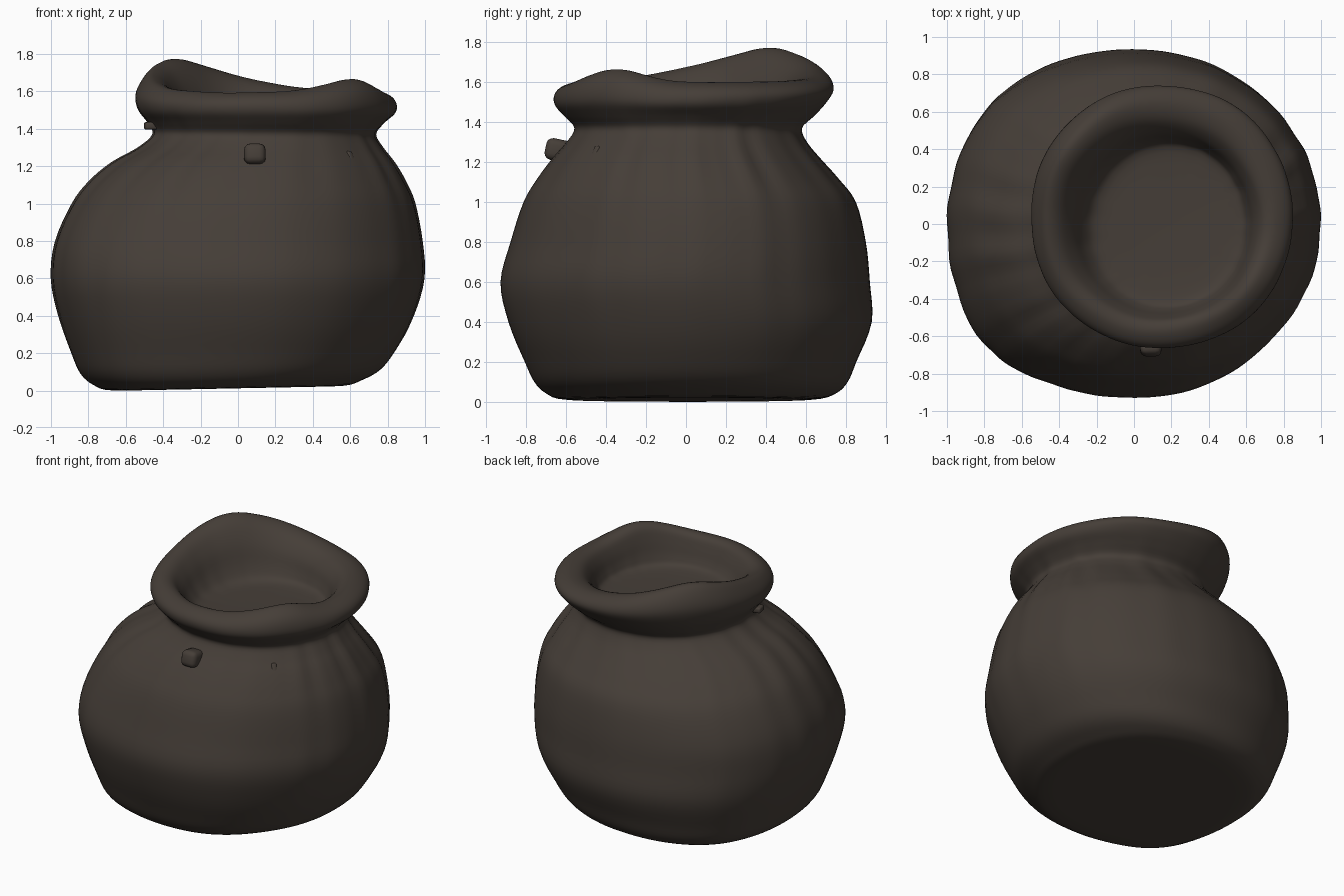
import bpy, bmesh, math
from math import sin, cos, pi, radians

if "Cube" in bpy.data.objects:
    bpy.data.objects.remove(bpy.data.objects["Cube"])

cloth = bpy.data.materials.new("dark brown cloth")
cloth.diffuse_color = (0.060, 0.048, 0.039, 1)
cloth.use_nodes = True
cloth.node_tree.nodes["Principled BSDF"].inputs["Base Color"].default_value = cloth.diffuse_color

SEG, SUB = 128, 4

# body rows: z, left x, right x, front y, back y
BODY = [
    (0.00, -0.35, 0.30, -0.32, 0.34), (0.00, -0.67, 0.56, -0.61, 0.64),
    (0.03, -0.77, 0.66, -0.70, 0.75), (0.09, -0.84, 0.76, -0.76, 0.81),
    (0.20, -0.89, 0.84, -0.81, 0.855), (0.40, -0.96, 0.94, -0.89, 0.93),
    (0.60, -0.998, 0.995, -0.93, 0.92), (0.80, -0.975, 0.985, -0.88, 0.90),
    (1.00, -0.885, 0.945, -0.815, 0.85), (1.12, -0.79, 0.89, -0.745, 0.76),
    (1.22, -0.67, 0.83, -0.67, 0.67), (1.30, -0.53, 0.77, -0.60, 0.605),
]
# rim and hollow rows: same, plus how far the row follows the wavy crest
RIM = [
    (1.37, -0.455, 0.735, -0.56, 0.58, 0.0), (1.43, -0.48, 0.78, -0.61, 0.64, 0.0),
    (1.49, -0.535, 0.84, -0.655, 0.70, 0.2), (1.55, -0.55, 0.845, -0.66, 0.74, 0.5),
    (1.60, -0.52, 0.81, -0.63, 0.72, 0.8), (1.63, -0.47, 0.74, -0.57, 0.65, 1.0),
    (1.61, -0.40, 0.68, -0.52, 0.56, 0.9), (1.54, -0.33, 0.64, -0.49, 0.49, 0.6),
    (1.45, -0.27, 0.61, -0.46, 0.45, 0.2), (1.40, -0.20, 0.57, -0.42, 0.41, 0.0),
    (1.385, -0.05, 0.43, -0.29, 0.29, 0.0),
]
ROWS = [r + (0.0,) for r in BODY] + RIM
# crest height by angle
CREST = [(0, 1.60), (45, 1.605), (75, 1.62), (98, 1.67), (120, 1.735), (142, 1.785),
         (160, 1.74), (185, 1.67), (215, 1.61), (250, 1.59), (285, 1.60), (305, 1.64),
         (320, 1.675), (332, 1.655), (345, 1.61), (360, 1.60)]


def crest(a):
    d = math.degrees(a) % 360
    for (a0, z0), (a1, z1) in zip(CREST, CREST[1:]):
        if a0 <= d <= a1:
            return z0 + (z1 - z0) * (d - a0) / (a1 - a0)


def soft_crest(a):
    # average over a few degrees to round the waves
    return sum(crest(a + radians(k)) for k in range(-9, 10, 3)) / 7


def spline(rows):
    out = []
    for i in range(len(rows) - 1):
        p0, p1, p2 = rows[max(i - 1, 0)], rows[i], rows[i + 1]
        p3 = rows[min(i + 2, len(rows) - 1)]
        for s in range(SUB):
            t = s / SUB
            out.append([0.5 * (2 * b + (c - a) * t + (2 * a - 5 * b + 4 * c - d) * t * t
                               + (3 * b - a - 3 * c + d) * t ** 3)
                        for a, b, c, d in zip(p0, p1, p2, p3)])
    out.append(list(rows[-1]))
    return out


def bump(a, deg, width):
    d = (math.degrees(a) - deg + 180) % 360 - 180
    return math.exp(-(d / width) ** 2)


def folds(a, z, w):
    # pleats gathered under the neck, fading to faint creases lower down
    amp = 0.010 * math.exp(-((z - 1.22) / 0.2) ** 2) + 0.003 * math.exp(-((z - 0.7) / 0.35) ** 2)
    calm = 0.35 + 0.65 * (0.5 + 0.5 * cos(2 * a - 0.7))
    pleat = sin(17 * a + 1.5 * sin(2 * a)) + 0.6 * sin(29 * a + 2 * sin(3 * a))
    # slumped corners of the sack
    low = min(1, max(0, (1.25 - z) / 0.5))
    slump = low * (0.045 * bump(a, 222, 20) + 0.02 * bump(a, 137, 22) - 0.02 * bump(a, 318, 22))
    return 1 + amp * calm * pleat + slump + w * 0.006 * sin(7 * a + 1)


def build(name, bm):
    bmesh.ops.recalc_face_normals(bm, faces=bm.faces[:])
    for f in bm.faces:
        f.smooth = True
    me = bpy.data.meshes.new(name)
    bm.to_mesh(me)
    bm.free()
    me.materials.append(cloth)
    ob = bpy.data.objects.new(name, me)
    bpy.context.collection.objects.link(ob)
    return ob


# sack: one continuous skin, from base over rolled rim into the hollow
bm = bmesh.new()
rings = []
for z, xl, xr, yf, yb, w in spline(ROWS):
    cx, cy, rx, ry = (xl + xr) / 2, (yf + yb) / 2, (xr - xl) / 2, (yb - yf) / 2
    e = 2 / (2.08 + 0.12 * max(0, 1 - z / 0.6))
    ring = []
    for i in range(SEG):
        a = 2 * pi * i / SEG
        c, s = cos(a), sin(a)
        f = folds(a, z, w)
        x = cx + rx * f * math.copysign(abs(c) ** e, c)
        y = cy + ry * f * math.copysign(abs(s) ** e, s)
        zz = z + w * (soft_crest(a) - 1.63)
        zz += 0.02 * (x + 0.7) * max(0, 1 - z / 0.3)   # base lifts to the right
        ring.append(bm.verts.new((x, y, max(zz, 0))))
    rings.append(ring)
for r0, r1 in zip(rings, rings[1:]):
    for i in range(SEG):
        j = (i + 1) % SEG
        bm.faces.new((r0[i], r0[j], r1[j], r1[i]))
bm.faces.new(rings[0][::-1])
mid = bm.verts.new((0.18, 0, 1.38))
for i in range(SEG):
    bm.faces.new((rings[-1][i], rings[-1][(i + 1) % SEG], mid))
build("sack", bm)


def pad(name, loc, size, tilt, turn=0):
    # small rounded cloth pad
    bm = bmesh.new()
    bmesh.ops.create_cube(bm, size=1)
    bmesh.ops.scale(bm, vec=size, verts=bm.verts[:])
    bmesh.ops.bevel(bm, geom=bm.edges[:], offset=min(size) * 0.3, segments=3,
                    profile=0.5, affect='EDGES')
    ob = build(name, bm)
    ob.location = loc
    ob.rotation_euler = (radians(tilt), 0, radians(turn))
    return ob


# tab on the front and little cord ends at the neck
pad("front_tab", (0.09, -0.64, 1.26), (0.115, 0.13, 0.11), -12)
pad("left_cord_knot", (-0.465, -0.14, 1.415), (0.07, 0.07, 0.04), 0, 10)
pad("right_cord_end", (0.60, -0.45, 1.22), (0.035, 0.05, 0.12), -25, 45)
